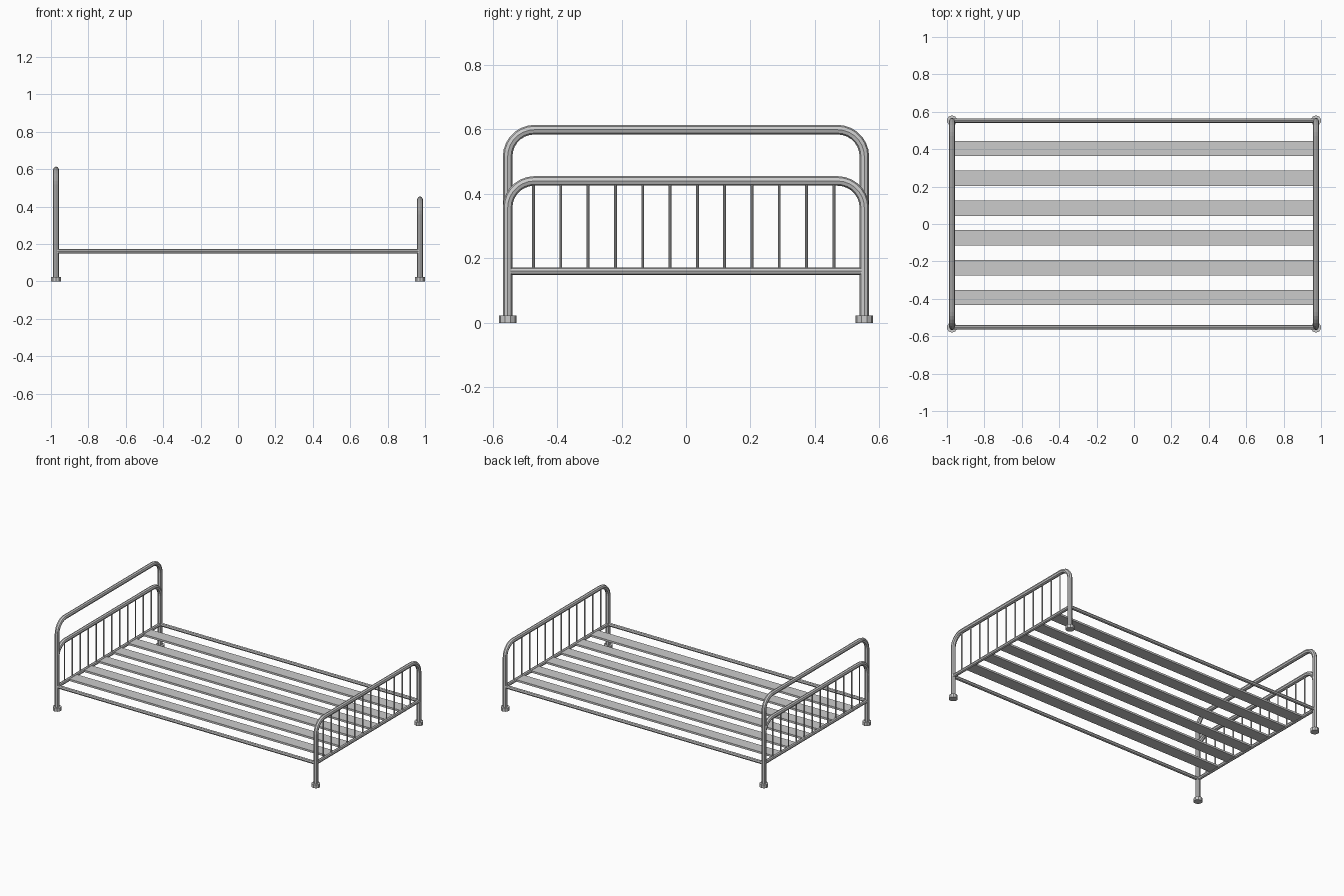
import bpy, math

if "Cube" in bpy.data.objects:
    bpy.data.objects.remove(bpy.data.objects["Cube"])

END_X, POST_Y = 0.973, 0.553
TUBE_R, RAIL_R, SPINDLE_R = 0.0148, 0.0118, 0.0045
RAIL_Z, CORNER = 0.16, 0.083
HEAD_Z, FOOT_Z = 0.599, 0.44


def tube(name, points, radius):
    """Eight-sided capped tube along a path, turned into a mesh."""
    curve = bpy.data.curves.new(name, 'CURVE')
    curve.dimensions = '3D'
    curve.bevel_depth = radius
    curve.bevel_resolution = 2
    curve.use_fill_caps = True
    spline = curve.splines.new('POLY')
    spline.points.add(len(points) - 1)
    for p, co in zip(spline.points, points):
        p.co = (*co, 1)
    spline.use_smooth = False
    obj = bpy.data.objects.new(name, curve)
    bpy.context.collection.objects.link(obj)
    bpy.ops.object.select_all(action='DESELECT')
    obj.select_set(True)
    bpy.context.view_layer.objects.active = obj
    bpy.ops.object.convert(target='MESH')
    return obj


def hoop(name, x, bottom, top):
    """Upside-down U with rounded corners."""
    arc = [(math.cos(a), math.sin(a))
           for a in (math.pi / 2 * i / 7 for i in range(8))]
    cy, cz = POST_Y - CORNER, top - CORNER
    right = [(x, cy + CORNER * c, cz + CORNER * s) for c, s in arc]
    left = [(px, -py, pz) for px, py, pz in reversed(right)]
    tube(name, [(x, POST_Y, bottom)] + right + left + [(x, -POST_Y, bottom)], TUBE_R)


# end frames
hoop("headboard_frame", -END_X, 0.0, HEAD_Z)
hoop("headboard_inner_hoop", -END_X, 0.33, FOOT_Z)
hoop("footboard_frame", END_X, 0.0, FOOT_Z)

for end, x in (("headboard", -END_X), ("footboard", END_X)):
    # lower crossbar
    tube(f"{end}_crossbar", [(x, -POST_Y, RAIL_Z), (x, POST_Y, RAIL_Z)], RAIL_R)
    # spindles
    for i in range(12):
        y = -0.473 + i * 0.0847
        tube(f"{end}_spindle_{i + 1}", [(x, y, RAIL_Z), (x, y, FOOT_Z - 0.008)], SPINDLE_R)
    # foot caps
    for side, y in (("front", -POST_Y), ("back", POST_Y)):
        bpy.ops.mesh.primitive_cylinder_add(vertices=10, radius=0.0275, depth=0.023,
                                            location=(x, y, 0.0115))
        bpy.context.object.name = f"{end}_{side}_foot"

# side rails
for side, y in (("front", -POST_Y), ("back", POST_Y)):
    tube(f"{side}_side_rail", [(-END_X, y, RAIL_Z), (END_X, y, RAIL_Z)], RAIL_R)

# mattress slats
for i in range(6):
    bpy.ops.mesh.primitive_cube_add(size=1, location=(0, -0.393 + i * 0.1593, RAIL_Z))
    slat = bpy.context.object
    slat.name = f"slat_{i + 1}"
    slat.scale = (2 * END_X - 0.01, 0.082, 0.013)
